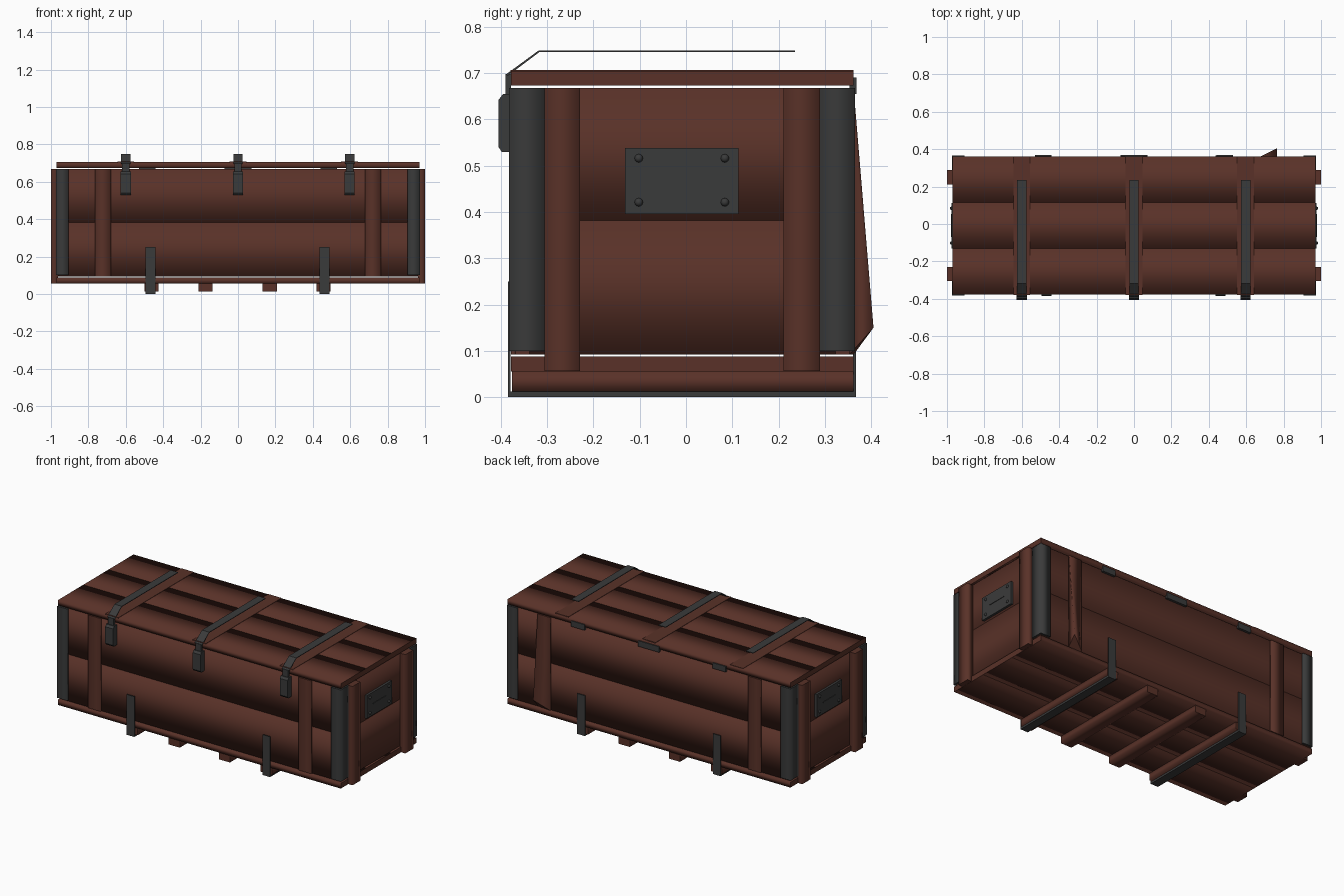
import bpy, bmesh
from mathutils import Vector

if "Cube" in bpy.data.objects:
    bpy.data.objects.remove(bpy.data.objects["Cube"])


def material(name, rgb):
    m = bpy.data.materials.new(name)
    m.use_nodes = True
    m.diffuse_color = (*rgb, 1)
    bsdf = m.node_tree.nodes["Principled BSDF"]
    bsdf.inputs["Base Color"].default_value = (*rgb, 1)
    bsdf.inputs["Roughness"].default_value = 0.8
    return m


WOOD = material("dark red-brown wood", (0.10, 0.031, 0.021))
METAL = material("dark grey iron", (0.042, 0.043, 0.043))


def finish(name, bm, mat, grain=None):
    """Store the mesh; shading rolls around the grain axis, with crisp ends."""
    bmesh.ops.recalc_face_normals(bm, faces=bm.faces)
    if grain is not None:
        for f in bm.faces:
            f.smooth = True
        for f in bm.faces:
            if abs(f.normal[grain]) > 0.9:
                for e in f.edges:
                    e.smooth = False
    me = bpy.data.meshes.new(name)
    bm.to_mesh(me)
    bm.free()
    me.materials.append(mat)
    ob = bpy.data.objects.new(name, me)
    bpy.context.collection.objects.link(ob)
    return ob


def box(name, x, y, z, mat=WOOD, grain=None):
    bm = bmesh.new()
    bmesh.ops.create_cube(bm, size=1)
    for v in bm.verts:
        v.co = Vector([(r[0] + r[1]) / 2 + c * abs(r[1] - r[0]) for r, c in zip((x, y, z), v.co)])
    return finish(name, bm, mat, grain)


def prism(name, outline, axis, lo, hi, mat=METAL, grain=None):
    """Extrude a closed outline along x (outline in y, z) or z (outline in x, y)."""
    bm = bmesh.new()
    place = (lambda a, b: (lo, a, b)) if axis == 0 else (lambda a, b: (a, b, lo))
    face = bm.faces.new([bm.verts.new(place(a, b)) for a, b in outline])
    new = bmesh.ops.extrude_face_region(bm, geom=[face])["geom"]
    shift = Vector((0, 0, 0))
    shift[axis] = hi - lo
    bmesh.ops.translate(bm, vec=shift, verts=[v for v in new if isinstance(v, bmesh.types.BMVert)])
    return finish(name, bm, mat, grain)


FRONT, BACK, END = -0.368, 0.353, 0.962
FLOOR, SEAM, TOP = 0.092, 0.382, 0.668
ROWS = ((-0.378, -0.131), (-0.131, 0.115), (0.115, 0.362))

# Lid and floor planks
for i, row in enumerate(ROWS):
    box(f"lid_plank_{i}", (-0.97, 0.97), row, (0.673, 0.705), grain=0)
    box(f"floor_plank_{i}", (-0.97, 0.97), row, (0.055, 0.088), grain=0)

# Wall planks
for tier, z in (("lower", (FLOOR, SEAM)), ("upper", (SEAM, TOP))):
    box(f"front_{tier}_plank", (-END, END), (FRONT, FRONT + 0.03), z, grain=0)
    box(f"back_{tier}_plank", (-END, END), (BACK - 0.03, BACK), z, grain=0)
    for side, s in (("right", -1), ("left", 1)):
        box(f"{side}_end_{tier}_plank", sorted((s * END, s * (END - 0.03))),
            (FRONT + 0.03, BACK - 0.03), z, grain=1)

for side, s in (("right", -1), ("left", 1)):
    # Upright battens on the long walls and the ends
    span = sorted((s * 0.678, s * 0.765))
    box(f"front_batten_{side}", span, (FRONT - 0.01, FRONT), (FLOOR, TOP), grain=2)
    back = box(f"back_batten_{side}", span, (BACK, BACK + 0.009), (FLOOR, TOP), grain=2)
    if s > 0:
        # one batten has a sprung lower corner
        corner = max(back.data.vertices, key=lambda v: v.co.x + v.co.y - v.co.z)
        corner.co = (0.765, 0.405, 0.15)
    for where, y in (("front", (-0.306, -0.229)), ("back", (0.211, 0.289))):
        box(f"{side}_end_batten_{where}", sorted((s * END, s * 1.0)), y, (0.056, TOP), grain=2)

    # Iron corner angles
    for where, edge, inner, d in (("front", -0.382, -0.306, 1), ("back", 0.365, 0.289, -1)):
        t = 0.014
        outline = [(s * 0.973, edge), (s * 0.973, inner), (s * (0.973 - t), inner),
                   (s * (0.973 - t), edge + d * t), (s * 0.905, edge + d * t), (s * 0.905, edge)]
        prism(f"{where}_{side}_corner_iron", outline, 2, 0.1, TOP, grain=2)

    # End plate with a slim bar and four rivets
    box(f"{side}_end_plate", sorted((s * END, s * 0.976)), (-0.132, 0.113), (0.396, 0.538), METAL)
    box(f"{side}_plate_bar", sorted((s * 0.976, s * 0.979)), (-0.07, 0.053), (0.465, 0.469), METAL)
    for i, (y, z) in enumerate([(y, z) for y in (-0.102, 0.084) for z in (0.421, 0.516)]):
        bm = bmesh.new()
        bmesh.ops.create_uvsphere(bm, u_segments=10, v_segments=6, radius=0.009)
        bmesh.ops.translate(bm, vec=(s * 0.976, y, z), verts=bm.verts)
        for f in bm.faces:
            f.smooth = True
        finish(f"{side}_rivet_{i}", bm, METAL)

# Skids under the floor, the outer two wrapped in iron
for i, x in enumerate((-0.463, -0.174, 0.17, 0.457)):
    box(f"skid_{i}", (x - 0.038, x + 0.038), (-0.376, 0.362), (0.012, 0.055), grain=1)
for side, x in (("right", -0.468), ("left", 0.463)):
    o, b, z, t = -0.385, 0.367, 0.25, 0.006
    outline = [(o, z), (o, 0), (b, 0), (b, z), (b - t, z), (b - t, 0.012), (o + t, 0.012), (o + t, z)]
    prism(f"skid_iron_{side}", outline, 0, x - 0.026, x + 0.026)

# Lid battens, raised straps, and front clasps
for name, x in (("right", -0.6), ("middle", 0), ("left", 0.597)):
    box(f"lid_batten_{name}", (x - 0.045, x + 0.045), (-0.379, 0.362), (0.7, 0.707))
    strap = [(-0.389, 0.697), (-0.318, 0.749), (0.235, 0.749), (0.235, 0.745), (-0.317, 0.745), (-0.385, 0.694)]
    prism(f"lid_strap_{name}", strap, 0, x - 0.025, x + 0.025)
    clasp = [(-0.368, 0.53), (-0.398, 0.53), (-0.405, 0.54), (-0.405, 0.642), (-0.395, 0.655), (-0.368, 0.655)]
    prism(f"clasp_{name}", clasp, 0, x - 0.027, x + 0.027)
    box(f"clasp_neck_{name}", (x - 0.02, x + 0.02), (-0.39, -0.378), (0.65, 0.698), METAL)

# Back hinges
for name, x, w in (("right", -0.485, 0.045), ("middle", 0, 0.072), ("left", 0.485, 0.045)):
    box(f"hinge_{name}", (x - w, x + w), (BACK, 0.368), (0.655, 0.69), METAL)
